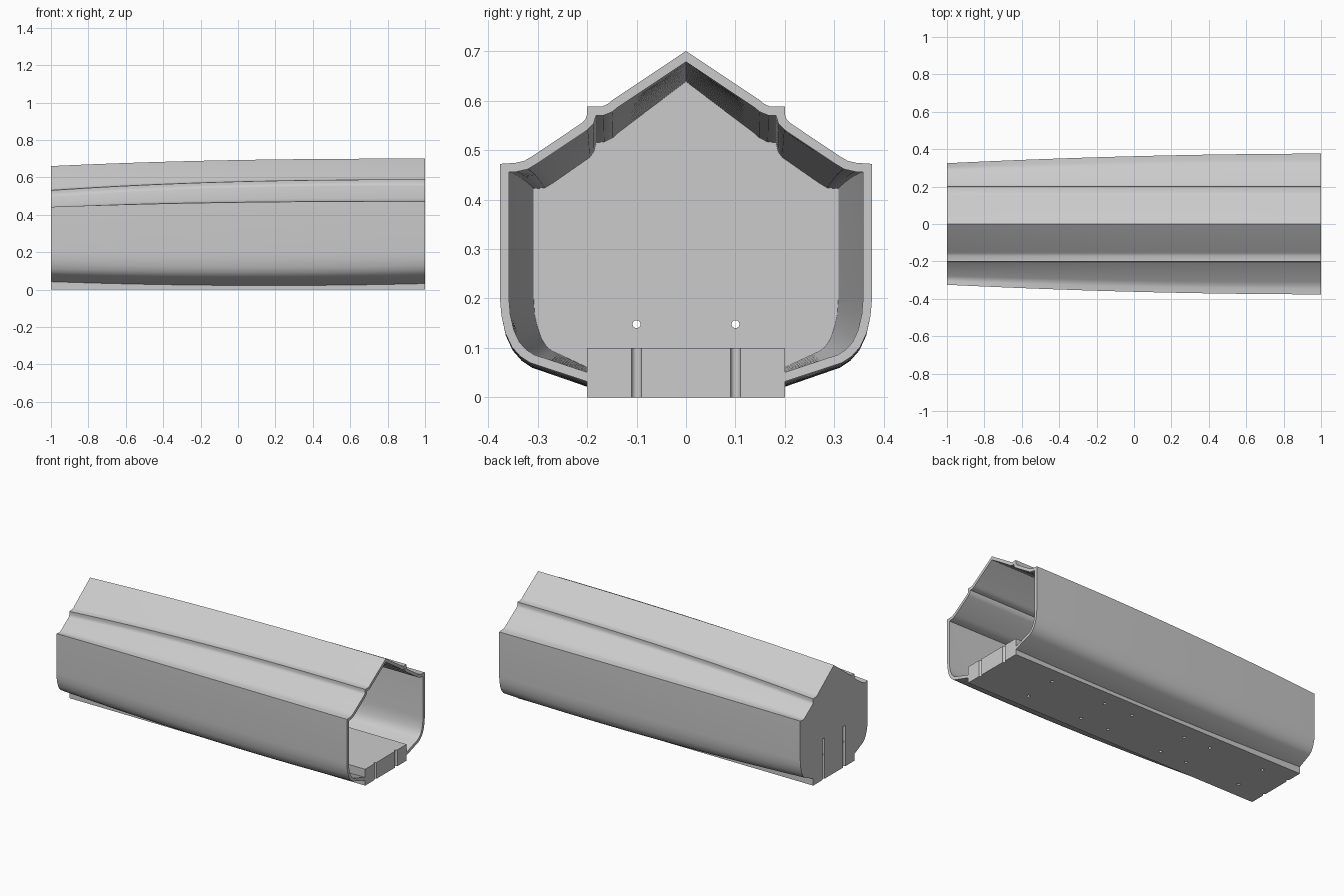
import bpy, bmesh, math
from mathutils import Matrix

cube = bpy.data.objects.get("Cube")
if cube:
    bpy.data.objects.remove(cube, do_unlink=True)

grey = bpy.data.materials.new("plain grey")
grey.use_nodes = True
grey.diffuse_color = (0.6, 0.6, 0.6, 1)
grey.node_tree.nodes["Principled BSDF"].inputs["Base Color"].default_value = (0.6, 0.6, 0.6, 1)


def make_object(name, bm):
    bmesh.ops.recalc_face_normals(bm, faces=bm.faces)
    mesh = bpy.data.meshes.new(name)
    bm.to_mesh(mesh)
    bm.free()
    mesh.materials.append(grey)
    obj = bpy.data.objects.new(name, mesh)
    bpy.context.collection.objects.link(obj)
    return obj


def activate(obj):
    bpy.ops.object.select_all(action='DESELECT')
    obj.select_set(True)
    bpy.context.view_layer.objects.active = obj


# Half cross-section of the hull at its wide open end, ridge to keel
HALF = [(0, .70), (.15, .600), (.158, .593), (.17, .588), (.2, .588),
        (.2, .572), (.203, .562), (.21, .555), (.31, .488), (.327, .478),
        (.345, .474), (.376, .472), (.376, .2), (.373, .165), (.365, .13),
        (.352, .102), (.335, .083), (.315, .07), (.2, .032)]


def section(x):
    """Full outline at station x, tapered toward the closed end."""
    t = (1 - x) / 2
    wide, drop = t ** 1.9, t ** 2.4
    half = []
    for y, z in HALF:
        if y > .2:
            y = .2 + (y - .2) * (1 - .29 * wide)
        if z > .54:
            z -= drop * (.04 if y == 0 else .04 + .018 * min(1, y / .2))
        elif z > .4:
            z -= drop * (.03 + .028 * max(0, (.325 - y) / .125))
        elif z < .15:
            z += -.01 - .005 * x + .015 * x * x
        half.append((y, z))
    return half[::-1] + [(-y, z) for y, z in half[1:]]


# Hull shell: lofted outline with an inward wall thickness
STATIONS = 24
bm = bmesh.new()
rows = []
for i in range(STATIONS + 1):
    x = -1 + 2 * i / STATIONS
    rows.append([bm.verts.new((x, y, z)) for y, z in section(x)])
for a, b in zip(rows, rows[1:]):
    for j in range(len(a) - 1):
        bm.faces.new((a[j], a[j + 1], b[j + 1], b[j]))
hull = make_object("hull_shell", bm)
# Outward normals are needed before thickening
if max(hull.data.polygons, key=lambda p: p.center.z).normal.z < 0:
    hull.data.flip_normals()
solid = hull.modifiers.new("wall thickness", 'SOLIDIFY')
solid.thickness = .018
solid.offset = -1
solid.use_even_offset = True
activate(hull)
bpy.ops.object.modifier_apply(modifier=solid.name)
bpy.ops.object.shade_smooth_by_angle(angle=math.radians(30))

# End wall closing the narrow end
bm = bmesh.new()
face = bm.faces.new([bm.verts.new((-1, y, z)) for y, z in section(-1)])
ext = bmesh.ops.extrude_face_region(bm, geom=[face])
bmesh.ops.translate(bm, vec=(.02, 0, 0),
                    verts=[v for v in ext["geom"] if isinstance(v, bmesh.types.BMVert)])
end_wall = make_object("end_wall", bm)

# Base block running the full length
bm = bmesh.new()
bmesh.ops.create_cube(bm, size=1, matrix=Matrix.Translation((0, 0, .05)) @ Matrix.Diagonal((2, .4, .1, 1)))
base = make_object("base_block", bm)

# Cutters: bolt holes, end grooves and wall holes
bm = bmesh.new()


def rod(pos, radius, length, along_x=False):
    turn = Matrix.Rotation(math.pi / 2 if along_x else 0, 4, 'Y')
    bmesh.ops.create_cone(bm, cap_ends=True, segments=16, radius1=radius, radius2=radius,
                          depth=length, matrix=Matrix.Translation(pos) @ turn)


for y in (-.1, .1):
    for x in (-.82, -.45, -.27, .10, .29, .66):
        rod((x, y, .05), .009, .2)
    rod((1, y, .05), .01, .2)
    rod((-1, y, .1), .01, .3)
    rod((-.975, y, .148), .008, .04, along_x=True)
cutter = make_object("hole_cutter", bm)
cutter.hide_render = True

for obj in (end_wall, base):
    cut = obj.modifiers.new("holes", 'BOOLEAN')
    cut.operation = 'DIFFERENCE'
    cut.solver = 'EXACT'
    cut.use_self = True
    cut.object = cutter
    activate(obj)
    bpy.ops.object.modifier_apply(modifier=cut.name)
    bpy.ops.object.shade_smooth_by_angle(angle=math.radians(30))
bpy.data.objects.remove(cutter, do_unlink=True)
